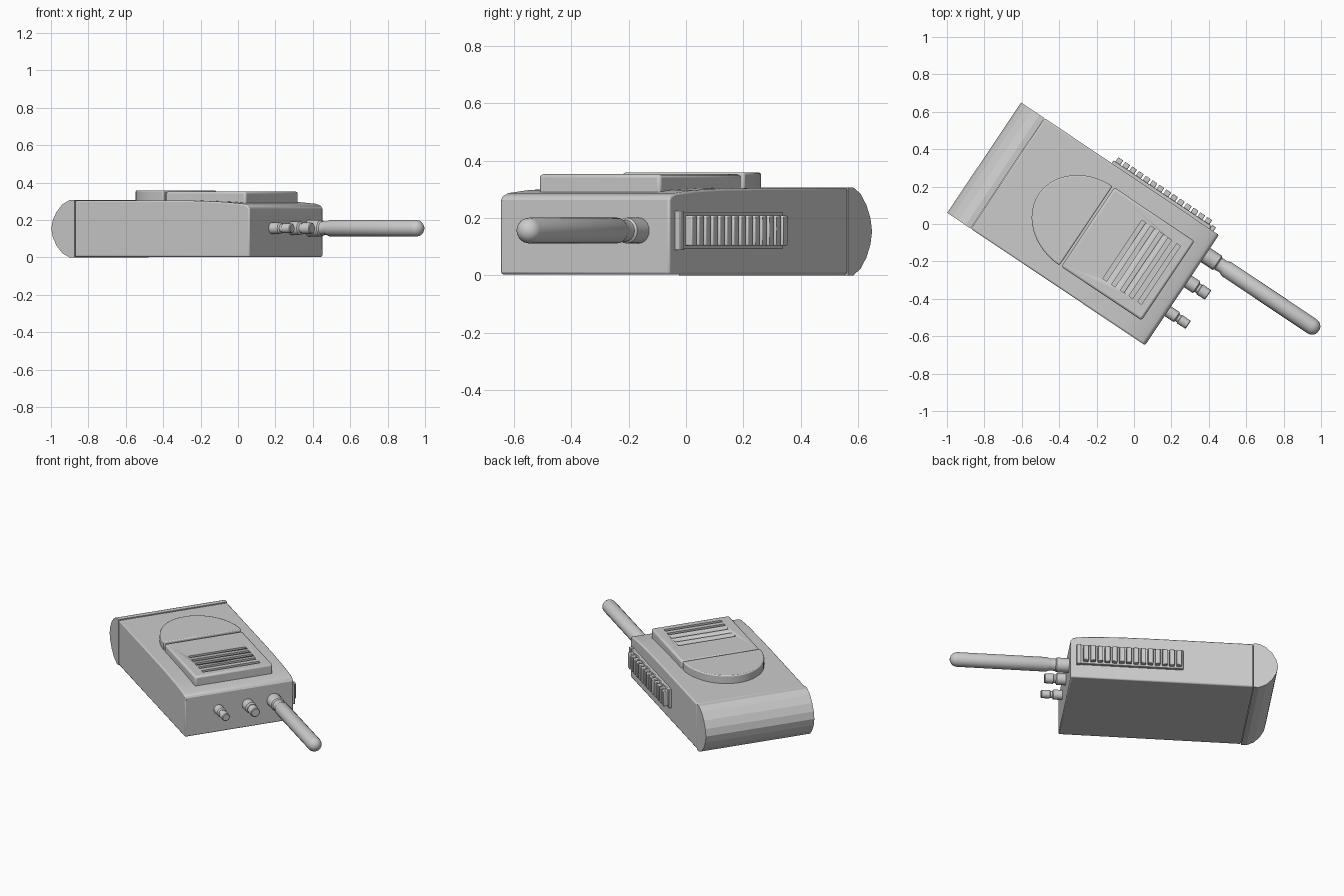
import bpy, bmesh, math
from mathutils import Matrix

if "Cube" in bpy.data.objects:
    bpy.data.objects.remove(bpy.data.objects["Cube"])

# The radio lies turned about z; parts use local u (length), v (width), z
TURN = Matrix.Rotation(math.radians(-33.8), 4, 'Z')
V_MID, V_HALF = -0.151, 0.355


def finish(bm, name, bevel=0.0, segments=2, smooth=30):
    bmesh.ops.recalc_face_normals(bm, faces=bm.faces)
    mesh = bpy.data.meshes.new(name)
    bm.to_mesh(mesh)
    bm.free()
    ob = bpy.data.objects.new(name, mesh)
    bpy.context.collection.objects.link(ob)
    ob.matrix_world = TURN
    if bevel:
        m = ob.modifiers.new("edges", 'BEVEL')
        m.width, m.segments = bevel, segments
        m.limit_method, m.angle_limit = 'ANGLE', math.radians(40)
    bpy.ops.object.select_all(action='DESELECT')
    ob.select_set(True)
    bpy.context.view_layer.objects.active = ob
    bpy.ops.object.shade_smooth_by_angle(angle=math.radians(smooth))
    return ob


def prism(name, points, shift, **kw):
    """Extrude a flat outline of 3D points by a vector."""
    bm = bmesh.new()
    face = bm.faces.new([bm.verts.new(p) for p in points])
    new = bmesh.ops.extrude_face_region(bm, geom=[face])['geom']
    bmesh.ops.translate(bm, vec=shift, verts=[g for g in new if isinstance(g, bmesh.types.BMVert)])
    return finish(bm, name, **kw)


def boxes(name, spans, **kw):
    """One object of boxes given as (u0, u1, v0, v1, z0, z1)."""
    bm = bmesh.new()
    for u0, u1, v0, v1, z0, z1 in spans:
        mat = Matrix.Translation(((u0 + u1) / 2, (v0 + v1) / 2, (z0 + z1) / 2))
        mat = mat @ Matrix.Diagonal((u1 - u0, v1 - v0, z1 - z0, 1))
        bmesh.ops.create_cube(bm, size=1, matrix=mat)
    return finish(bm, name, **kw)


def turned(name, v, z, profile, sides):
    """Lathe (u, radius) points around an axis parallel to u."""
    bm = bmesh.new()
    rings = []
    for u, r in profile:
        rings.append([bm.verts.new((u, v + r * math.cos(2 * math.pi * i / sides),
                                    z + r * math.sin(2 * math.pi * i / sides)))
                      for i in range(sides)])
    for a, b in zip(rings, rings[1:]):
        for i in range(sides):
            j = (i + 1) % sides
            bm.faces.new((a[i], a[j], b[j], b[i]))
    bm.faces.new(rings[0])
    bm.faces.new(rings[-1])
    return finish(bm, name, smooth=40)


# Main case, its top falling away towards the antenna end
case = [(-0.711, 0.003), (0.41, 0.003), (0.41, 0.262), (0.40, 0.278), (0.37, 0.287),
        (0.25, 0.297), (0.08, 0.303), (-0.12, 0.305), (-0.711, 0.305)]
v0, depth = V_MID - V_HALF, 2 * V_HALF
prism("body", [(u, v0, z) for u, z in case], (0, depth, 0), bevel=0.008)

# Rounded battery end
cap = [(-0.713, 0.0), (-0.745, 0.0), (-0.79, 0.022), (-0.828, 0.062), (-0.853, 0.108),
       (-0.863, 0.153)]
cap += [(u, 0.307 - z) for u, z in reversed(cap[:-1])]
prism("end_cap", [(u, v0, z) for u, z in cap], (0, depth, 0), smooth=15)

# Half-oval raised panel
oval = []
for i in range(25):
    a = math.pi / 2 + math.pi * i / 24
    oval.append((-0.208 + 0.305 * math.cos(a), V_MID + 0.255 * math.sin(a), 0.29))
prism("oval_panel", oval, (0, 0, 0.069), bevel=0.007)

# Speaker panel with slots cut into it
speaker = boxes("speaker_panel", [(-0.196, 0.32, V_MID - 0.255, V_MID + 0.255, 0.27, 0.353)],
                bevel=0.012)
slots = boxes("slot_cutter", [(0.024 + 0.056 * i, 0.048 + 0.056 * i, -0.335, 0.04, 0.33, 0.4)
                              for i in range(5)])
slots.hide_render = True
slots.hide_viewport = True
cut = speaker.modifiers.new("slots", 'BOOLEAN')
cut.object, cut.operation, cut.solver = slots, 'DIFFERENCE', 'EXACT'

# Ribbed talk button on the side
boxes("side_plate", [(-0.28, 0.35, 0.19, 0.222, 0.092, 0.22)], bevel=0.003)
boxes("side_plate_end", [(0.35, 0.375, 0.19, 0.228, 0.088, 0.224)], bevel=0.003)
boxes("grip_ribs", [(-0.268 + 0.044 * i, -0.236 + 0.044 * i, 0.21, 0.25, 0.104, 0.208)
                    for i in range(14)], bevel=0.004)

# Antenna with collar, neck and domed tip
tip = [(1.095 + 0.045 * math.sin(a), 0.045 * math.cos(a))
       for a in (math.radians(d) for d in (0, 20, 40, 60, 78))]
turned("antenna", 0.075, 0.156,
       [(0.39, 0.045), (0.485, 0.045), (0.492, 0.038), (0.525, 0.036), (0.545, 0.045)] + tip, 20)

# Two control knobs
for name, v, r in (("volume_knob", -0.095, 0.037), ("channel_knob", -0.287, 0.031)):
    turned(name, v, 0.156,
           [(0.39, r), (0.465, r), (0.472, r * 0.72), (0.484, r * 0.72),
            (0.487, r * 0.86), (0.537, r * 0.82), (0.541, r * 0.7)], 14)
